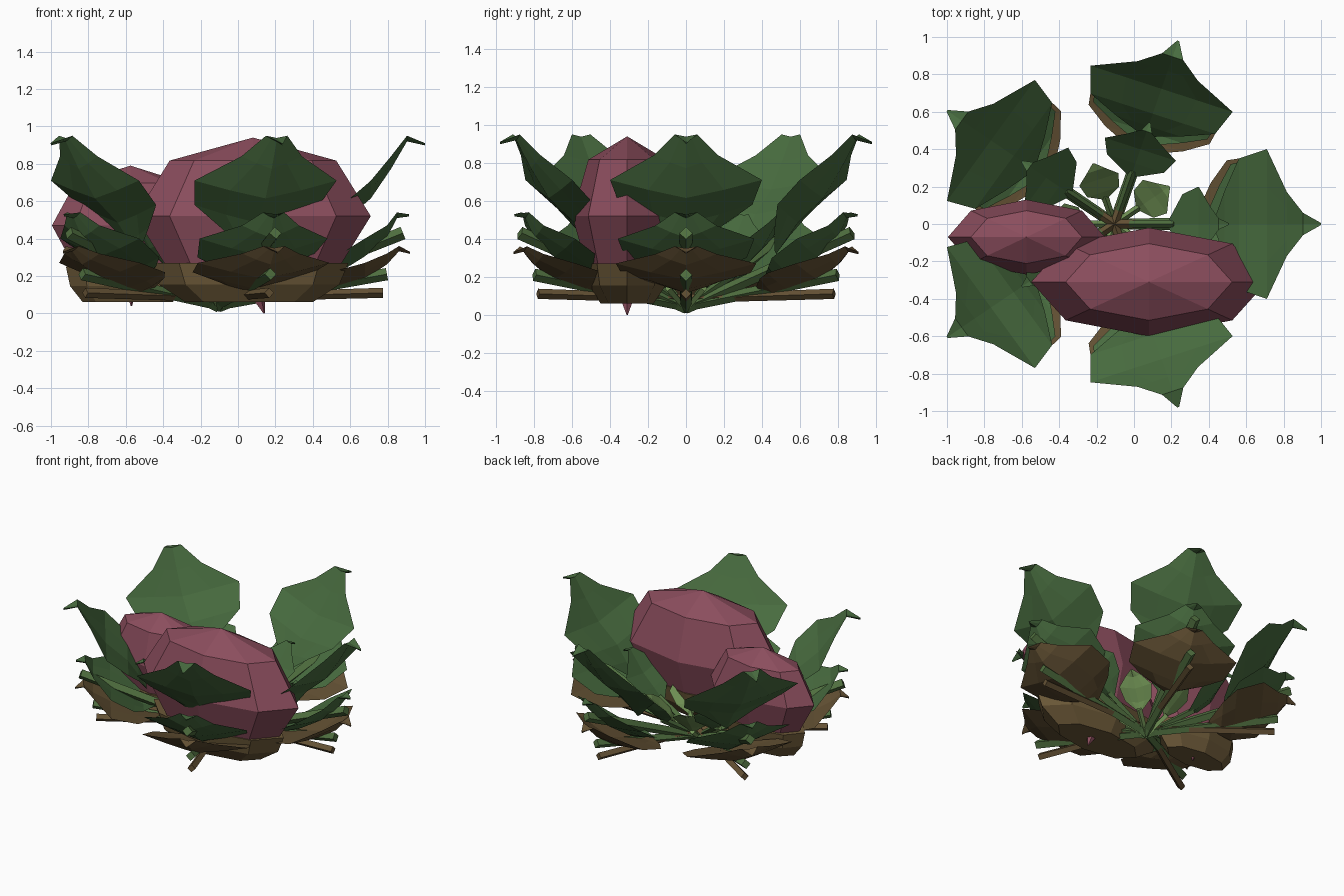
import bpy, bmesh, math
from mathutils import Vector, Matrix

if "Cube" in bpy.data.objects:
    bpy.data.objects.remove(bpy.data.objects["Cube"])

CX, SX = -0.105, 1.073      # rosette centre and its stretch along x


def material(name, rgb):
    m = bpy.data.materials.new(name)
    m.diffuse_color = (*rgb, 1)
    m.use_nodes = True
    m.node_tree.nodes["Principled BSDF"].inputs["Base Color"].default_value = m.diffuse_color
    return m


LEAF = material("leaf_green", (0.065, 0.15, 0.05))
YOUNG = material("young_green", (0.18, 0.32, 0.10))
STALK = material("stalk_green", (0.08, 0.16, 0.05))
DRY = material("dry_brown", (0.13, 0.085, 0.035))
ROOT = material("root_pink", (0.26, 0.075, 0.11))
SOIL = material("collar_brown", (0.15, 0.10, 0.04))


def add_object(name, bm, mat):
    bmesh.ops.recalc_face_normals(bm, faces=bm.faces)
    me = bpy.data.meshes.new(name)
    bm.to_mesh(me)
    bm.free()
    me.materials.append(mat)
    ob = bpy.data.objects.new(name, me)
    bpy.context.collection.objects.link(ob)
    return ob


def place(r, w, z, a):
    # radial distance, sideways offset and height -> world position
    return Vector((CX + SX * r * math.cos(a) - w * math.sin(a),
                   r * math.sin(a) + w * math.cos(a), z))


def leaf(name, rows, angle, mat, fold, thick):
    # rows: (radius, height, half width); sharp-edged lens section, creased along the middle
    bm = bmesh.new()
    section = [(-1, 0), (-0.5, 0), (0, 0), (0.5, 0), (1, 0), (0.5, 0.6), (0, 1), (-0.5, 0.6)]
    rings = []
    for r, z, hw in rows:
        k = min(1, hw * 4)
        rings.append([bm.verts.new(place(r, hw * s, z - k * (fold * (1 - abs(s)) + thick * t) - 0.01 * t, angle))
                      for s, t in section])
    for p, q in zip(rings, rings[1:]):
        for i in range(8):
            j = (i + 1) % 8
            bm.faces.new((p[i], p[j], q[j], q[i]))
    bm.faces.new(rings[0])
    bm.faces.new(rings[-1])
    add_object(name, bm, mat)


def stick(name, start, end, r1, r2, mat, sides=4):
    # tapered stick with a diamond section
    bm = bmesh.new()
    d = end - start
    bmesh.ops.create_cone(bm, cap_ends=True, segments=sides, radius1=r1, radius2=r2, depth=d.length)
    m = Matrix.Translation((start + end) / 2) @ d.to_track_quat('Z', 'Y').to_matrix().to_4x4()
    bmesh.ops.transform(bm, matrix=m, verts=bm.verts)
    add_object(name, bm, mat)


# leaf tiers: rows, fold, material, thickness, angle offset, stalk end (r, z), stalk base z, stalk radius
big = [(0.50, 0.34, 0.03), (0.55, 0.46, 0.18), (0.62, 0.58, 0.35), (0.76, 0.71, 0.40),
       (0.86, 0.84, 0.17), (0.94, 0.95, 0.06), (1.03, 0.91, 0.005)]
middle = [(0.45, 0.21, 0.03), (0.52, 0.25, 0.20), (0.58, 0.30, 0.32), (0.73, 0.40, 0.36),
          (0.84, 0.47, 0.16), (0.89, 0.54, 0.06), (0.95, 0.53, 0.005)]
dry = [(0.40, 0.15, 0.03), (0.48, 0.19, 0.22), (0.56, 0.22, 0.34), (0.73, 0.27, 0.37),
       (0.84, 0.32, 0.16), (0.90, 0.36, 0.06), (0.955, 0.33, 0.005)]
inner = [(0.27, 0.22, 0.02), (0.34, 0.32, 0.16), (0.42, 0.41, 0.20),
         (0.48, 0.48, 0.09), (0.52, 0.53, 0.03), (0.57, 0.51, 0.005)]
young = [(0.14, 0.13, 0.01), (0.18, 0.20, 0.09), (0.25, 0.27, 0.11),
         (0.30, 0.32, 0.05), (0.34, 0.34, 0.005)]
step = math.tau / 5
tiers = [
    ("outer", big, 0.05, LEAF, 0.035, 0, (0.92, 0.43), 0.035, 0.035),
    ("middle", middle, 0.05, LEAF, 0.035, 0, (0.84, 0.21), 0.045, 0.033),
    ("dry", dry, 0.04, DRY, 0.035, 0, (0.82, 0.11), 0.085, 0.027),
    ("inner", inner, 0.04, LEAF, 0.025, 0, (0.30, 0.24), 0.04, 0.022),
    ("young", young, 0.02, YOUNG, 0.015, step / 2, (0.16, 0.14), 0.03, 0.02),
]
for name, rows, fold, mat, thick, off, (er, ez), z0, rad in tiers:
    smat = {"dry": DRY, "young": YOUNG}.get(name, STALK)
    for i in range(5):
        a = off + i * step
        leaf(f"{name}_leaf_{i}", rows, a, mat, fold, thick)
        stick(f"{name}_stalk_{i}", place(0, 0, z0, a), place(er, 0, ez, a), rad * 0.85, rad, smat)


def tuber(name, centre, radii):
    bm = bmesh.new()
    bmesh.ops.create_uvsphere(bm, u_segments=8, v_segments=4, radius=1)
    bmesh.ops.transform(bm, matrix=Matrix.Translation(centre) @ Matrix.Diagonal((*radii, 1)), verts=bm.verts)
    add_object(name, bm, ROOT)


def collar(name, centre, low, high, z0, z1):
    # faceted bowl under a tuber
    bm = bmesh.new()
    rings = []
    for k, z in ((0, z0), (0.75, z0 + 0.45 * (z1 - z0)), (1, z1)):
        rx, ry = (low[j] + k * (high[j] - low[j]) for j in (0, 1))
        rings.append([bm.verts.new((centre[0] + rx * math.cos(t * math.tau / 8),
                                    centre[1] + ry * math.sin(t * math.tau / 8), z)) for t in range(8)])
    for p, q in zip(rings, rings[1:]):
        for t in range(8):
            u = (t + 1) % 8
            bm.faces.new((p[t], p[u], q[u], q[t]))
    bm.faces.new(rings[0])
    bm.faces.new(rings[-1])
    add_object(name, bm, SOIL)


# two tubers with collars and root tips
tuber("large_tuber", (0.08, -0.31, 0.52), (0.63, 0.29, 0.42))
tuber("small_tuber", (-0.575, -0.07, 0.47), (0.42, 0.20, 0.32))
collar("large_collar", (0.06, -0.31), (0.34, 0.14), (0.53, 0.225), 0.06, 0.27)
collar("small_collar", (-0.59, -0.07), (0.24, 0.10), (0.33, 0.16), 0.06, 0.25)
stick("large_root_tip", Vector((0.09, -0.31, 0.14)), Vector((0.14, -0.31, 0.0)), 0.06, 0.004, ROOT, 5)
stick("small_root_tip", Vector((-0.58, -0.07, 0.17)), Vector((-0.57, -0.07, 0.04)), 0.05, 0.004, ROOT, 5)
